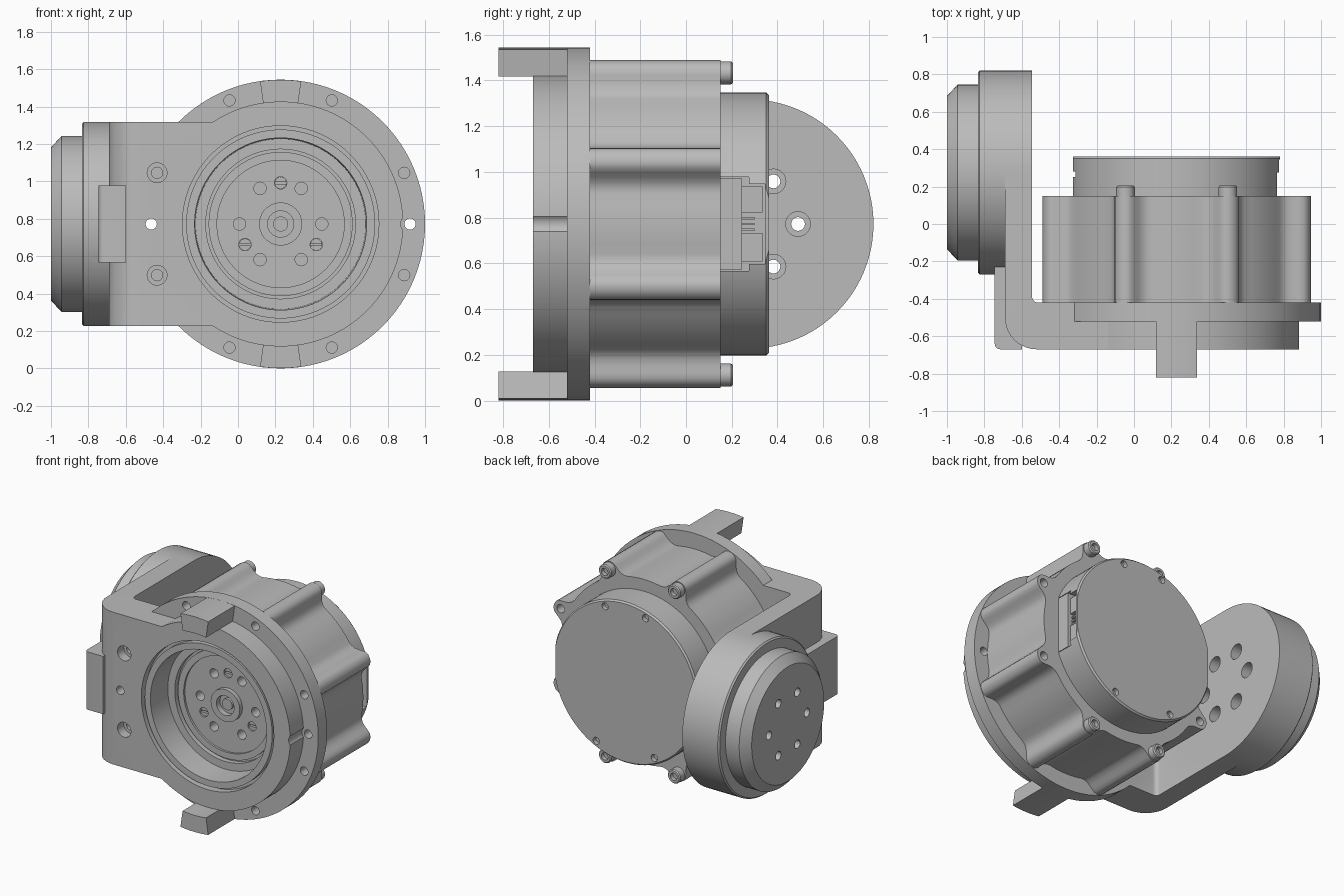
import bpy, bmesh
from math import sin, cos, pi, radians

cube = bpy.data.objects.get("Cube")
if cube:
    bpy.data.objects.remove(cube, do_unlink=True)

CX, CZ = 0.228, 0.772      # main motor axis, along y
AY = 0.275                 # side joint axis, along x
R = 0.772                  # flange radius
H = 0.545                  # half height of the bracket
BOLT = 0.715               # bolt circle radius

metal = bpy.data.materials.new("grey metal")
metal.use_nodes = True
grey = (0.5, 0.5, 0.5, 1)
metal.diffuse_color = grey
metal.node_tree.nodes["Principled BSDF"].inputs["Base Color"].default_value = grey


def finish(name, bm):
    bmesh.ops.recalc_face_normals(bm, faces=bm.faces[:])
    mesh = bpy.data.meshes.new(name)
    bm.to_mesh(mesh)
    bm.free()
    mesh.materials.append(metal)
    obj = bpy.data.objects.new(name, mesh)
    bpy.context.collection.objects.link(obj)
    return obj


def add_lathe(bm, profile, u, v, axis="Y", seg=24):
    """Revolve (radius, position) points about an axis through u, v."""
    rings = []
    for r, a in profile:
        ring = []
        for i in range(seg if r > 0 else 1):
            t = 2 * pi * i / seg
            p, q = u + r * cos(t), v + r * sin(t)
            ring.append(bm.verts.new((p, a, q) if axis == "Y" else (a, p, q)))
        rings.append(ring)
    for a, b in zip(rings, rings[1:]):
        for i in range(seg):
            j = (i + 1) % seg
            loop = [a[i % len(a)], a[j % len(a)], b[j % len(b)], b[i % len(b)]]
            bm.faces.new(list(dict.fromkeys(loop)))


def lathes(name, items, axis="Y", seg=24):
    bm = bmesh.new()
    for profile, u, v in items:
        add_lathe(bm, profile, u, v, axis, seg)
    return finish(name, bm)


def prism(name, pts, axis, lo, hi):
    """Extrude a 2D outline along an axis."""
    place = {"X": lambda p, a: (a, p[0], p[1]),
             "Y": lambda p, a: (p[0], a, p[1]),
             "Z": lambda p, a: (p[0], p[1], a)}[axis]
    bm = bmesh.new()
    low = [bm.verts.new(place(p, lo)) for p in pts]
    high = [bm.verts.new(place(p, hi)) for p in pts]
    bm.faces.new(low)
    bm.faces.new(high)
    for i in range(len(pts)):
        j = (i + 1) % len(pts)
        bm.faces.new([low[i], low[j], high[j], high[i]])
    return finish(name, bm)


def box(name, x, y, z):
    return prism(name, [(x[0], y[0]), (x[1], y[0]), (x[1], y[1]), (x[0], y[1])], "Z", *z)


def combine(obj, other, operation="DIFFERENCE"):
    mod = obj.modifiers.new("combine", "BOOLEAN")
    mod.operation, mod.solver, mod.object = operation, "EXACT", other
    bpy.context.view_layer.objects.active = obj
    bpy.ops.object.modifier_apply(modifier=mod.name)
    bpy.data.objects.remove(other, do_unlink=True)


def pin(r, lo, hi):
    return [(0, lo), (r, lo), (r, hi), (0, hi)]


def stepped(r1, lo, mid, r2, hi):
    return [(0, lo), (r1, lo), (r1, mid), (r2, mid), (r2, hi), (0, hi)]


def polar(r, degrees):
    return CX + r * cos(radians(degrees)), CZ + r * sin(radians(degrees))


def arc(cx, cy, r, start, end, n):
    angles = [radians(start + (end - start) * i / n) for i in range(n + 1)]
    return [(cx + r * cos(t), cy + r * sin(t)) for t in angles]


# Bracket: round flange, bent arm, rib, side housing and two tabs
bracket = lathes("bracket", [([(0, -.67), (.655, -.67), (.655, -.52), (R, -.52),
                               (R, -.42), (0, -.42)], CX, CZ)], seg=96)
bend = [(0, -.67)] + arc(-.52, -.5, .17, 270, 180, 10) + [(-.69, AY), (-.545, AY)]
bend += arc(-.515, -.39, .03, 180, 270, 4) + [(0, -.42)]
combine(bracket, prism("arm", bend, "Z", CZ - H, CZ + H), "UNION")
housing = [(0, -1), (.41, -1), (.47, -.943), (.47, -.835), (.535, -.835),
           (H, -.825), (H, -.545), (0, -.545)]
combine(bracket, lathes("housing", [(housing, AY, CZ)], "X", 96), "UNION")
rib = arc(-.715, -.64, .03, 180, 270, 4) + [(-.6, -.67), (-.6, -.2), (-.745, -.2)]
combine(bracket, prism("rib", rib, "Z", CZ - .207, CZ + .207), "UNION")
for side in (90, 270):
    tab = arc(CX, CZ, R - .001, side - 8.2, side + 8.2, 6)
    tab += arc(CX, CZ, .652, side + 8.2, side - 8.2, 6)
    combine(bracket, prism("tab", tab, "Y", -.82, -.46), "UNION")

# Bracket bore and bolt holes
combine(bracket, lathes("bore", [(pin(.525, -.9, -.3), CX, CZ)], seg=96))
holes = []
for k in range(8):
    angle = 22.5 + 45 * k
    on_plate = 90 < angle < 270 and abs(sin(radians(angle))) < .5
    profile = stepped(.053, -.8, -.6, .03, -.44) if on_plate else pin(.03, -.8, -.45)
    holes.append((profile, *polar(BOLT, angle)))
holes.append((stepped(.05, -.8, -.52, .03, -.3), *polar(.692, 0)))
holes.append((pin(.03, -.8, -.3), *polar(.692, 180)))
combine(bracket, lathes("flange_holes", holes))
joint_holes = [(stepped(.03, -1.1, -.66, .054, -.4),
                AY + .215 * cos(k * pi / 3), CZ + .215 * sin(k * pi / 3)) for k in range(6)]
combine(bracket, lathes("joint_holes", joint_holes, "X"))

# Motor body with eight blended bolt bosses
half = [(0, .77), (2, .766), (3.5, .752), (4.5, .73), (5.5, .705),
        (7, .68), (9, .665), (11, .66), (15, .66), (19, .66)]
sector = [(-a, r) for a, r in half[:0:-1]] + half + [(22.5, .66)]
outline = [polar(r, 22.5 + 45 * k + a) for k in range(8) for a, r in sector]
body = prism("motor_body", outline, "Y", -.42, .15)
combine(body, lathes("body_bore", [(pin(.51, -.6, -.2), CX, CZ)], seg=96))
combine(body, lathes("boss_holes", [(pin(.03, .06, .3), *polar(BOLT, a))
                                    for a in (22.5, -22.5, 157.5, 202.5)]))

# Recessed output hub with its ring of screws
hub_profile = [(0, -.45), (.04, -.45), (.04, -.43), (.07, -.43), (.07, -.47),
               (.115, -.47), (.115, -.44), (.34, -.44), (.34, -.455), (.385, -.455),
               (.385, -.435), (.4, -.435), (.4, -.47), (.455, -.47), (.46, -.66),
               (.505, -.66), (.505, -.62), (.525, -.62), (.525, -.425), (.5, -.425),
               (.5, -.25), (0, -.25)]
hub = lathes("output_hub", [(hub_profile, CX, CZ)], seg=96)
combine(hub, lathes("hub_holes", [(pin(.033, -.5, -.36), *polar(.22, a)) for a in
                                  (0, 60, 120, 180, 240, 300, 90, 210, 330)]))
slots = lathes("hub_slotted_screws", [(pin(.032, -.43, -.34), *polar(.22, a))
                                      for a in (90, 210, 330)])
for a in (90, 210, 330):
    x, z = polar(.22, a)
    combine(slots, box("slot", (x - .04, x + .04), (-.5, -.41), (z - .006, z + .006)))

# Rear cover with flattened sides, connector opening and screw holes
cover = lathes("rear_cover", [([(0, .15), (.575, .15), (.575, .35), (.565, .362),
                                (0, .362)], CX, CZ)], seg=96)
for s in (1, -1):
    xs = sorted((CX + s * .553, CX + s * .7))
    combine(cover, box("flat", xs, (.1, .5), (0, 2)))
opening = [(.1, CZ - .205), (.275, CZ - .205), (.275, CZ - .175), (.345, CZ - .175),
           (.345, CZ + .175), (.275, CZ + .175), (.275, CZ + .205), (.1, CZ + .205)]
combine(cover, prism("opening", opening, "X", .66, .9))
combine(cover, box("side_slot", (-.5, CX - .54), (.25, .28), (CZ - .2, CZ + .2)))
combine(cover, lathes("cover_holes", [(pin(.025, .33, .5), CX + x, CZ + z) for x, z in
                                      ((.16, .505), (-.16, .505), (.23, -.477), (-.23, -.477))]))

# Connector inside the opening
box("connector_base", (.65, .765), (.14, .245), (CZ - .2, CZ + .2))
box("connector_lower_block", (.65, .745), (.24, .335), (CZ - .165, CZ - .04))
box("connector_upper_block", (.65, .745), (.24, .335), (CZ + .05, CZ + .165))
for i in range(3):
    z = CZ - .025 + i * .025
    box("connector_pin", (.65, .735), (.24, .3), (z - .005, z + .005))

# Socket head bolts on the top and bottom bosses
head = [(0, .145), (.05, .145), (.05, .197), (.043, .205), (.026, .205), (.026, .175), (0, .175)]
lathes("rear_bolts", [(head, *polar(BOLT, a)) for a in (67.5, 112.5, 247.5, 292.5)])

# Smooth round surfaces while keeping edges crisp
bpy.ops.object.select_all(action="DESELECT")
for obj in bpy.context.collection.objects:
    if obj.type == "MESH" and metal.name in obj.data.materials:
        obj.select_set(True)
        bpy.context.view_layer.objects.active = obj
bpy.ops.object.shade_smooth_by_angle(angle=radians(30))
bpy.ops.object.select_all(action="DESELECT")
